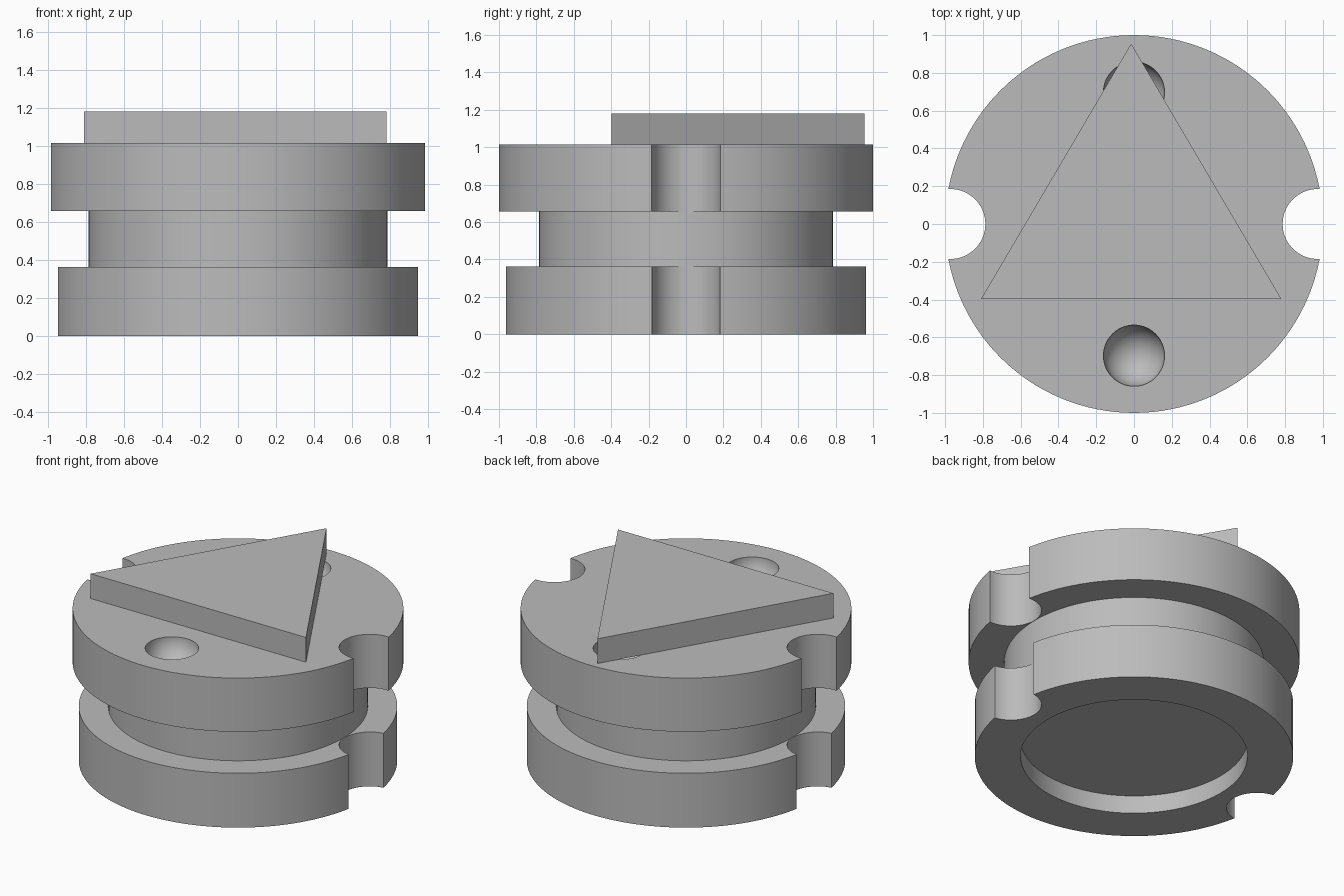
import bpy
import bmesh
import math
from mathutils import Matrix, Vector

if "Cube" in bpy.data.objects:
    bpy.data.objects.remove(bpy.data.objects["Cube"], do_unlink=True)

grey = bpy.data.materials.new("plain grey")
grey.use_nodes = True
GREY = (0.5, 0.5, 0.5, 1)
grey.diffuse_color = GREY
grey.node_tree.nodes["Principled BSDF"].inputs["Base Color"].default_value = GREY


def make_object(name, bm):
    bmesh.ops.recalc_face_normals(bm, faces=bm.faces)
    mesh = bpy.data.meshes.new(name)
    bm.to_mesh(mesh)
    bm.free()
    mesh.materials.append(grey)
    obj = bpy.data.objects.new(name, mesh)
    bpy.context.collection.objects.link(obj)
    return obj


def lathe(name, profile, steps=128):
    bm = bmesh.new()
    verts = [bm.verts.new((r, 0, z)) for r, z in profile]
    edges = [bm.edges.new(pair) for pair in zip(verts, verts[1:])]
    bmesh.ops.spin(bm, geom=verts + edges, axis=(0, 0, 1), cent=(0, 0, 0),
                   angle=math.tau, steps=steps, use_merge=True)
    bmesh.ops.remove_doubles(bm, verts=bm.verts, dist=0.0001)
    return make_object(name, bm)


def select_only(obj):
    bpy.ops.object.select_all(action="DESELECT")
    obj.select_set(True)
    bpy.context.view_layer.objects.active = obj


def cut(target, cutter):
    cutter.hide_render = True
    mod = target.modifiers.new("cut", "BOOLEAN")
    mod.operation = "DIFFERENCE"
    mod.solver = "EXACT"
    mod.object = cutter
    select_only(target)
    bpy.ops.object.modifier_apply(modifier=mod.name)
    bpy.data.objects.remove(cutter, do_unlink=True)


# Grooved round body with a shallow recess underneath
TOP = 1.015
body = lathe("grooved_body", [
    (0, 0.12), (0.686, 0.12), (0.686, 0), (0.963, 0), (0.963, 0.363),
    (0.785, 0.363), (0.785, 0.657), (1, 0.657), (1, TOP), (0, TOP)])

# Round notches on the left and right sides
for side in (-1, 1):
    bm = bmesh.new()
    bmesh.ops.create_cone(bm, cap_ends=True, segments=64, radius1=0.185,
                          radius2=0.185, depth=3,
                          matrix=Matrix.Translation((side * 0.972, 0, 0.5)))
    cut(body, make_object("notch_cutter", bm))

# Hemispherical dimples at the front and back of the top
for side in (-1, 1):
    bm = bmesh.new()
    bmesh.ops.create_uvsphere(bm, u_segments=64, v_segments=31, radius=0.162,
                              matrix=Matrix.Translation((0, side * 0.697, TOP)))
    cut(body, make_object("dimple_cutter", bm))

select_only(body)
bpy.ops.object.shade_smooth_by_angle(angle=math.radians(30))

# Triangular plate pointing to the back
bm = bmesh.new()
corners = [(-0.81, -0.397), (0.78, -0.397), (-0.015, 0.955)]
face = bm.faces.new([bm.verts.new((x, y, TOP)) for x, y in corners])
raised = bmesh.ops.extrude_face_region(bm, geom=[face], use_keep_orig=True)
bmesh.ops.translate(bm, vec=Vector((0, 0, 0.165)),
                    verts=[v for v in raised["geom"] if isinstance(v, bmesh.types.BMVert)])
make_object("triangular_plate", bm)
